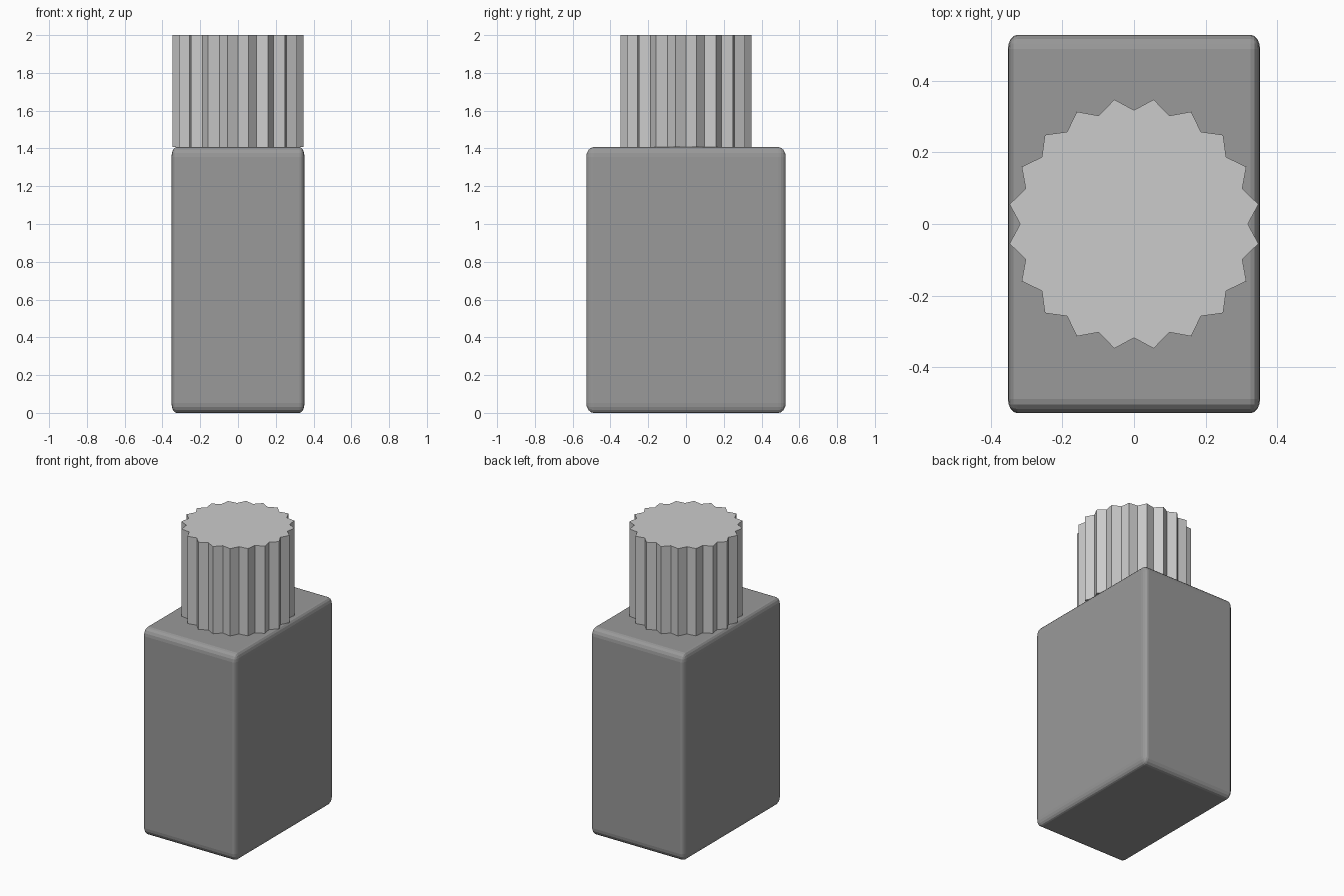
import bpy, bmesh, math

if "Cube" in bpy.data.objects:
    bpy.data.objects.remove(bpy.data.objects["Cube"])

BODY = (0.704, 1.056, 1.407)   # width, depth, height
TOP = 2.0
TEETH, R_OUT, R_IN = 20, 0.352, 0.318


def add_object(name, bm, grey):
    bmesh.ops.recalc_face_normals(bm, faces=bm.faces)
    mesh = bpy.data.meshes.new(name)
    bm.to_mesh(mesh)
    bm.free()
    mat = bpy.data.materials.new(name + "_grey")
    mat.diffuse_color = (grey, grey, grey, 1)
    mat.use_nodes = True
    mat.node_tree.nodes["Principled BSDF"].inputs["Base Color"].default_value = mat.diffuse_color
    mesh.materials.append(mat)
    obj = bpy.data.objects.new(name, mesh)
    bpy.context.collection.objects.link(obj)
    return obj


# Bottle body: rounded unit cube stretched to size, so the rounding stretches too
bm = bmesh.new()
bmesh.ops.create_cube(bm, size=1)
bmesh.ops.bevel(bm, geom=bm.edges[:], offset=0.037, segments=4,
                profile=0.5, affect='EDGES')
bmesh.ops.scale(bm, vec=BODY, verts=bm.verts)
bmesh.ops.translate(bm, vec=(0, 0, BODY[2] / 2), verts=bm.verts)
add_object("bottle_body", bm, 0.32)

# Ribbed cap: toothed outline extruded upward, flat shaded
bm = bmesh.new()
outline = []
for i in range(TEETH * 2):
    a = math.pi * i / TEETH
    r = R_OUT if i % 2 else R_IN
    outline.append(bm.verts.new((r * math.cos(a), r * math.sin(a), BODY[2])))
base = bm.faces.new(outline)
ext = bmesh.ops.extrude_face_region(bm, geom=[base], use_keep_orig=True)
bmesh.ops.translate(bm, vec=(0, 0, TOP - BODY[2]),
                    verts=[v for v in ext["geom"] if isinstance(v, bmesh.types.BMVert)])
add_object("ribbed_cap", bm, 0.51)
